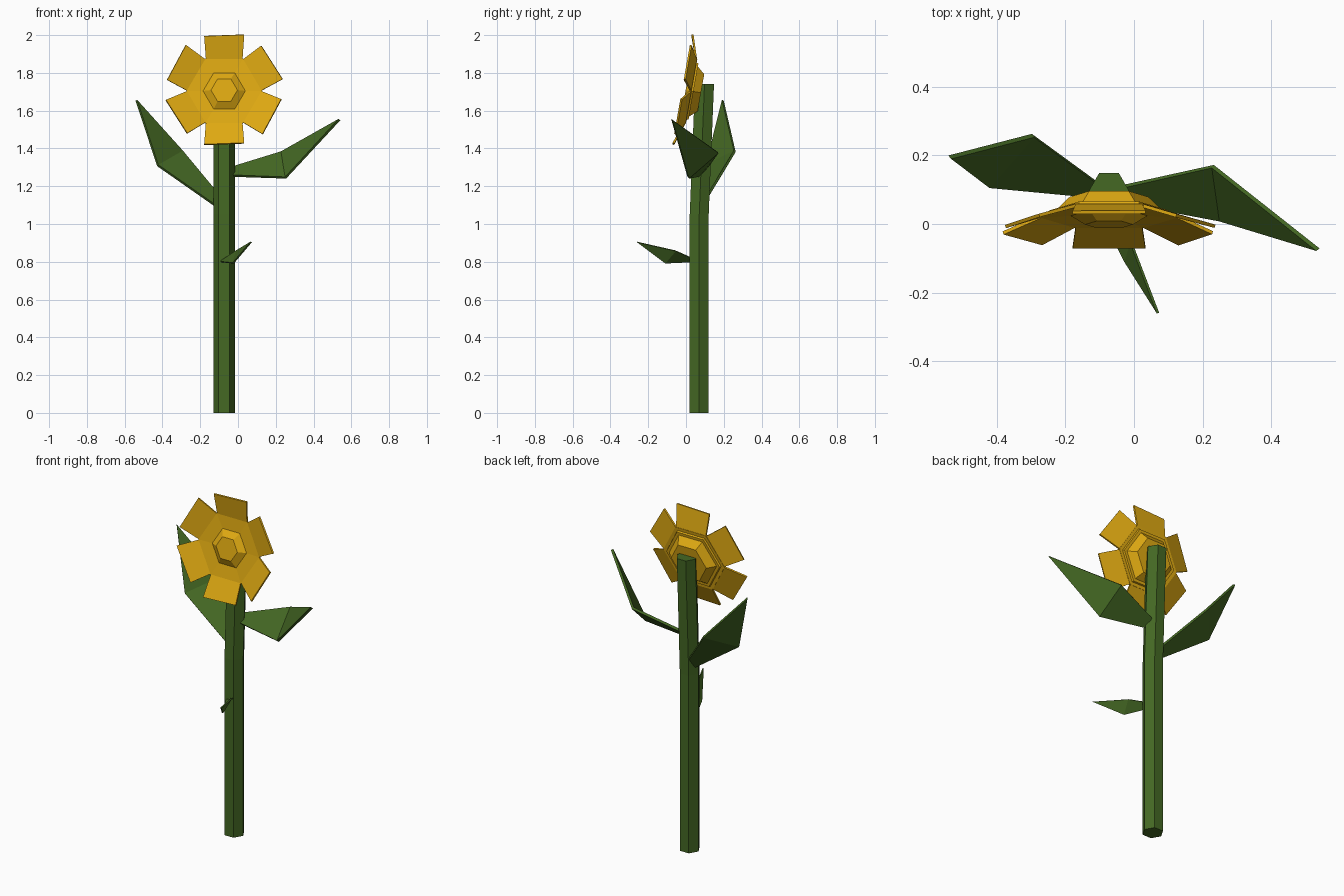
import bpy, bmesh
from math import cos, sin, radians
from mathutils import Matrix, Vector

if "Cube" in bpy.data.objects:
    bpy.data.objects.remove(bpy.data.objects["Cube"], do_unlink=True)


def material(name, rgb):
    m = bpy.data.materials.new(name)
    m.use_nodes = True
    m.diffuse_color = (*rgb, 1)
    m.node_tree.nodes["Principled BSDF"].inputs["Base Color"].default_value = (*rgb, 1)
    return m


GREEN = material("leaf green", (0.058, 0.138, 0.017))
YELLOW = material("golden yellow", (0.74, 0.40, 0.006))


def make(name, bm, mat, thickness=0):
    bmesh.ops.recalc_face_normals(bm, faces=bm.faces)
    mesh = bpy.data.meshes.new(name)
    bm.to_mesh(mesh)
    bm.free()
    mesh.materials.append(mat)
    ob = bpy.data.objects.new(name, mesh)
    bpy.context.collection.objects.link(ob)
    if thickness:
        mod = ob.modifiers.new("thickness", "SOLIDIFY")
        mod.thickness, mod.offset = thickness, 0
    return ob


def hex_loft(bm, rings):
    """Six-sided loft; every ring is (centre, radius, u axis, v axis)."""
    loops = []
    for c, r, u, v in rings:
        loops.append([bm.verts.new(Vector(c) + r * (cos(radians(60 * i)) * Vector(u)
                      + sin(radians(60 * i)) * Vector(v))) for i in range(6)])
    for a, b in zip(loops, loops[1:]):
        for i in range(6):
            j = (i + 1) % 6
            bm.faces.new((a[i], a[j], b[j], b[i]))
    bm.faces.new(loops[0])
    bm.faces.new(loops[-1])


# Stem, leaning back slightly near the top
X, Y, Z = (1, 0, 0), (0, 1, 0), (0, 0, 1)
CX = -0.073
bm = bmesh.new()
hex_loft(bm, [((CX, y, z), 0.058, X, Y) for y, z in ((0.07, 0), (0.07, 1.05), (0.098, 1.74))])
make("stem", bm, GREEN)

# Flower frame: local -y is the face of the flower, tilted up a little
flower = Matrix.Translation((CX, 0.02, 1.705)) @ Matrix.Rotation(radians(-10), 4, "X")

# Flower head: raised centre, shallow dish, stepped rim and cup behind (depth, radius)
profile = [(-0.022, 0.07), (0.004, 0.112), (-0.002, 0.2), (0.010, 0.2), (0.010, 0.178),
           (0.020, 0.174), (0.020, 0.155), (0.060, 0.115)]
bm = bmesh.new()
hex_loft(bm, [((0, d, 0), r, X, Z) for d, r in profile])
make("flower_head", bm, YELLOW).matrix_world = flower

# Six petals flaring forward from the sides of the head
for i in range(6):
    bm = bmesh.new()
    outline = [(-0.097, 0.004, 0.170), (0.097, 0.004, 0.170),
               (0.106, -0.037, 0.296), (-0.106, -0.037, 0.288)]
    bm.faces.new([bm.verts.new(p) for p in outline])
    petal = make(f"petal_{i + 1}", bm, YELLOW, 0.01)
    petal.matrix_world = flower @ Matrix.Rotation(radians(60 * i), 4, "Y")


# Leaves folded across their widest line: base pair, lower corner, upper corner, tip
def leaf(name, base_low, base_high, low, high, tip, thickness):
    bm = bmesh.new()
    a, b, c, d, e = [bm.verts.new(p) for p in (base_low, base_high, low, high, tip)]
    bm.faces.new((a, c, d, b))
    bm.faces.new((c, e, d))
    make(name, bm, GREEN, thickness)


leaf("right_leaf", (-0.11, 0.08, 1.09), (-0.10, 0.115, 1.15), (-0.425, 0.11, 1.31),
     (-0.295, 0.258, 1.385), (-0.538, 0.195, 1.655), 0.014)
leaf("left_leaf", (-0.03, 0.065, 1.255), (-0.03, 0.11, 1.30), (0.252, 0.012, 1.245),
     (0.23, 0.168, 1.38), (0.537, -0.075, 1.553), 0.014)
leaf("small_front_leaf", (-0.095, 0.03, 0.80), (-0.05, 0.03, 0.82), (-0.025, -0.11, 0.793),
     (-0.008, -0.055, 0.858), (0.07, -0.26, 0.905), 0.008)
